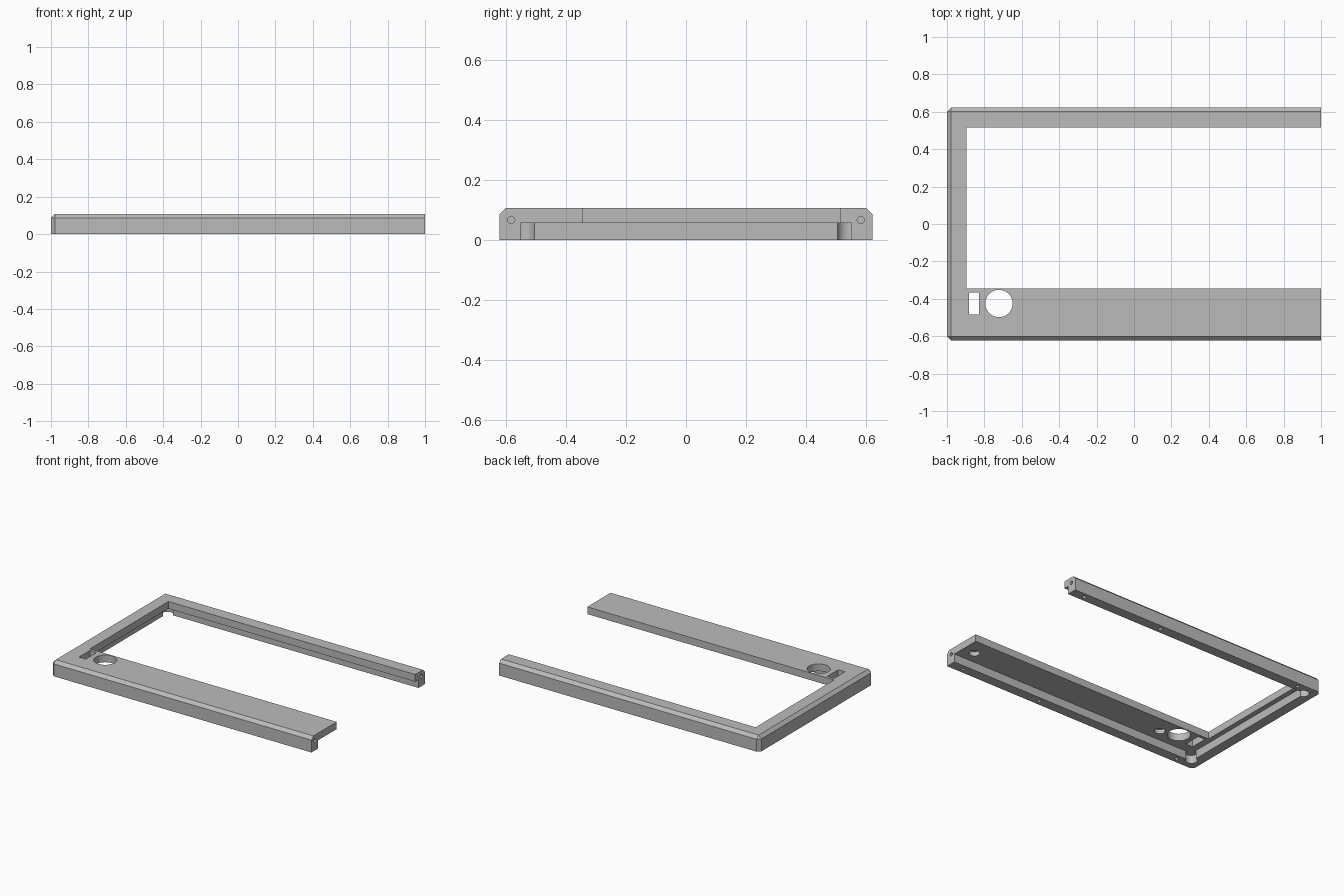
import bpy, bmesh, math
from mathutils import Matrix

if "Cube" in bpy.data.objects:
    bpy.data.objects.remove(bpy.data.objects["Cube"], do_unlink=True)

HALF_Y, TOP, CHAMFER = 0.622, 0.107, 0.021
PLATE_Z = 0.057   # underside of the thin top plate

grey = bpy.data.materials.new("plain_grey")
grey.use_nodes = True
colour = (0.5, 0.5, 0.5, 1)
grey.diffuse_color = colour
grey.node_tree.nodes["Principled BSDF"].inputs["Base Color"].default_value = colour


def add_object(name, bm):
    mesh = bpy.data.meshes.new(name)
    bmesh.ops.recalc_face_normals(bm, faces=bm.faces)
    bm.to_mesh(mesh)
    bm.free()
    mesh.materials.append(grey)
    obj = bpy.data.objects.new(name, mesh)
    bpy.context.collection.objects.link(obj)
    return obj


def box(name, x, y, z):
    bm = bmesh.new()
    bmesh.ops.create_cube(bm, size=1)
    for v in bm.verts:
        v.co = [lo + (c + 0.5) * (hi - lo) for c, (lo, hi) in zip(v.co, (x, y, z))]
    return add_object(name, bm)


def cylinder(name, centre, radius, depth, axis="Z", segments=32):
    bm = bmesh.new()
    turn = Matrix.Rotation(math.pi / 2, 4, "Y") if axis == "X" else Matrix()
    bmesh.ops.create_cone(bm, cap_ends=True, segments=segments, radius1=radius,
                          radius2=radius, depth=depth,
                          matrix=Matrix.Translation(centre) @ turn)
    return add_object(name, bm)


# Solid block with chamfered top rim and two chamfered corners
bm = bmesh.new()
for side in (-1, 1):
    for z in (0, TOP - CHAMFER):
        for x, y in ((1, HALF_Y), (-1 + CHAMFER, HALF_Y), (-1, HALF_Y - CHAMFER)):
            bm.verts.new((x, side * y, z))
    for x in (1, -1 + CHAMFER):
        bm.verts.new((x, side * (HALF_Y - CHAMFER), TOP))
bmesh.ops.convex_hull(bm, input=bm.verts)
bmesh.ops.dissolve_limit(bm, angle_limit=0.01, verts=bm.verts, edges=bm.edges)
frame = add_object("bezel_frame", bm)

# Main opening, hollow underside, button slot and round opening
cutters = [
    box("underside_cutter", (-0.93, 1.1), (-0.552, 0.552), (-0.1, PLATE_Z)),
    box("opening_cutter", (-0.896, 1.2), (-0.345, 0.516), (-0.2, 0.2)),
    box("slot_cutter", (-0.883, -0.83), (-0.485, -0.365), (-0.15, 0.15)),
    cylinder("round_opening_cutter", (-0.722, -0.425, 0), 0.073, 0.4, segments=48),
]

# Blind recesses under the wide rail
for x in (-0.6, 0.91):
    cutters.append(cylinder("recess_cutter", (x, -0.465, PLATE_Z), 0.034, 0.06))

for side in (-1, 1):
    # Rounded relief in each inner corner
    cutters.append(cylinder("corner_relief_cutter", (-0.922, side * 0.543, 0),
                            0.038, 2 * PLATE_Z - 0.0004))
    # Screw holes in the rail ends and undersides
    cutters.append(cylinder("end_hole_cutter", (1, side * 0.583, 0.068),
                            0.012, 0.12, "X", 20))
    for x in (-0.84, 0.28, 0.9):
        cutters.append(cylinder("screw_hole_cutter", (x, side * 0.588, 0),
                                0.012, 0.08, segments=20))

bpy.context.view_layer.objects.active = frame
frame.select_set(True)
for cutter in cutters:
    mod = frame.modifiers.new(cutter.name, "BOOLEAN")
    mod.operation = "DIFFERENCE"
    mod.solver = "EXACT"
    mod.object = cutter
    bpy.ops.object.modifier_apply(modifier=mod.name)
for cutter in cutters:
    bpy.data.objects.remove(cutter, do_unlink=True)

bpy.ops.object.shade_smooth_by_angle(angle=math.radians(30))
